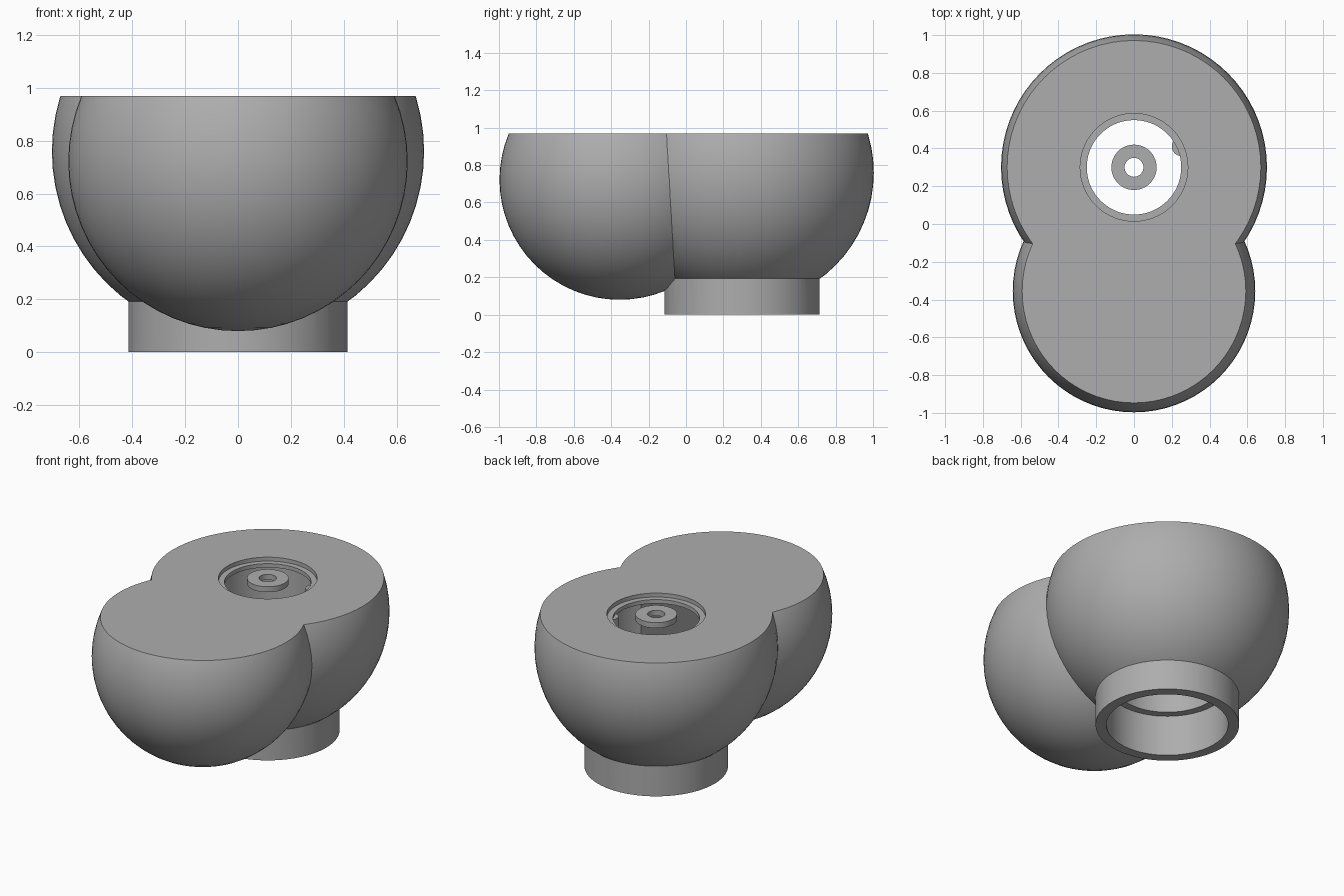
import bpy, bmesh
from math import pi, sin, cos

if "Cube" in bpy.data.objects:
    bpy.data.objects.remove(bpy.data.objects["Cube"])

TOP = 0.97      # height of the flat deck
HUB_Y = 0.30    # axis of the neck, shaft and hub

grey = bpy.data.materials.new("plain grey")
grey.use_nodes = True
grey.diffuse_color = (0.42, 0.42, 0.42, 1)
grey.node_tree.nodes["Principled BSDF"].inputs["Base Color"].default_value = (0.42, 0.42, 0.42, 1)


def finish(bm, name):
    bmesh.ops.remove_doubles(bm, verts=bm.verts, dist=1e-5)
    bmesh.ops.recalc_face_normals(bm, faces=bm.faces)
    mesh = bpy.data.meshes.new(name)
    bm.to_mesh(mesh)
    bm.free()
    mesh.materials.append(grey)
    ob = bpy.data.objects.new(name, mesh)
    bpy.context.collection.objects.link(ob)
    return ob


def lathe(name, profile, x, y, steps=72):
    """Turn a closed (radius, height) profile around a vertical axis."""
    bm = bmesh.new()
    rings = []
    for i in range(steps):
        a = 2 * pi * i / steps
        rings.append([bm.verts.new((x + r * cos(a), y + r * sin(a), z)) for r, z in profile])
    n = len(profile)
    for i in range(steps):
        a, b = rings[i], rings[(i + 1) % steps]
        for j in range(n):
            k = (j + 1) % n
            if profile[j][0] == 0 and profile[k][0] == 0:
                continue
            if profile[j][0] == 0:
                bm.faces.new((a[j], b[k], a[k]))
            elif profile[k][0] == 0:
                bm.faces.new((a[j], b[j], a[k]))
            else:
                bm.faces.new((a[j], b[j], b[k], a[k]))
    return finish(bm, name)


def ball(name, radius, y, z, steps=32):
    arc = [(radius * sin(pi * i / steps), z - radius * cos(pi * i / steps)) for i in range(1, steps)]
    return lathe(name, [(0, z - radius)] + arc + [(0, z + radius)], 0, y)


def block(name, low, high):
    bm = bmesh.new()
    bmesh.ops.create_cube(bm, size=1)
    for v in bm.verts:
        v.co = [h if c > 0 else l for c, l, h in zip(v.co, low, high)]
    return finish(bm, name)


def combine(ob, other, operation):
    """Apply a boolean and discard the helper."""
    mod = ob.modifiers.new(operation, "BOOLEAN")
    mod.operation = operation
    mod.solver = "EXACT"
    mod.object = other
    bpy.context.view_layer.objects.active = ob
    bpy.ops.object.modifier_apply(modifier=mod.name)
    bpy.data.objects.remove(other)


def smooth(ob):
    bpy.ops.object.select_all(action="DESELECT")
    ob.select_set(True)
    bpy.context.view_layer.objects.active = ob
    bpy.ops.object.shade_smooth_by_angle(angle=0.5)


# Body: two merged balls on a round neck, sliced flat on top
body = ball("body", 0.704, HUB_Y, 0.76)
combine(body, ball("front_ball", 0.642, -0.355, 0.722), "UNION")
combine(body, lathe("neck", [(0, 0), (0.415, 0), (0.415, 0.3), (0, 0.3)], 0, HUB_Y), "UNION")
combine(body, block("slice", (-2, -2, TOP), (2, 2, 2)), "DIFFERENCE")

# Stepped shaft: neck bore, ledge, main bore, top opening and rim recess
shaft = [(0, -0.1), (0.352, -0.1), (0.352, 0.26), (0.305, 0.26), (0.305, 0.92), (0.25, 0.92),
         (0.25, TOP - 0.025), (0.285, TOP - 0.025), (0.285, 1.1), (0, 1.1)]
combine(body, lathe("shaft", shaft, 0, HUB_Y), "DIFFERENCE")

# Inner chamber reaching forward under the deck
combine(body, block("chamber", (-0.24, -0.7, 0.4), (0.24, HUB_Y, 0.9)), "DIFFERENCE")
smooth(body)

# Hub ring in the opening
hub = lathe("hub_ring", [(0.05, 0.935), (0.12, 0.935), (0.12, TOP), (0.05, TOP)], 0, HUB_Y, 48)
smooth(hub)

# Small post beside the shaft wall
post = lathe("shaft_post", [(0, 0.3), (0.05, 0.3), (0.05, 0.93), (0, 0.93)], 0.25, HUB_Y + 0.11, 24)
smooth(post)
